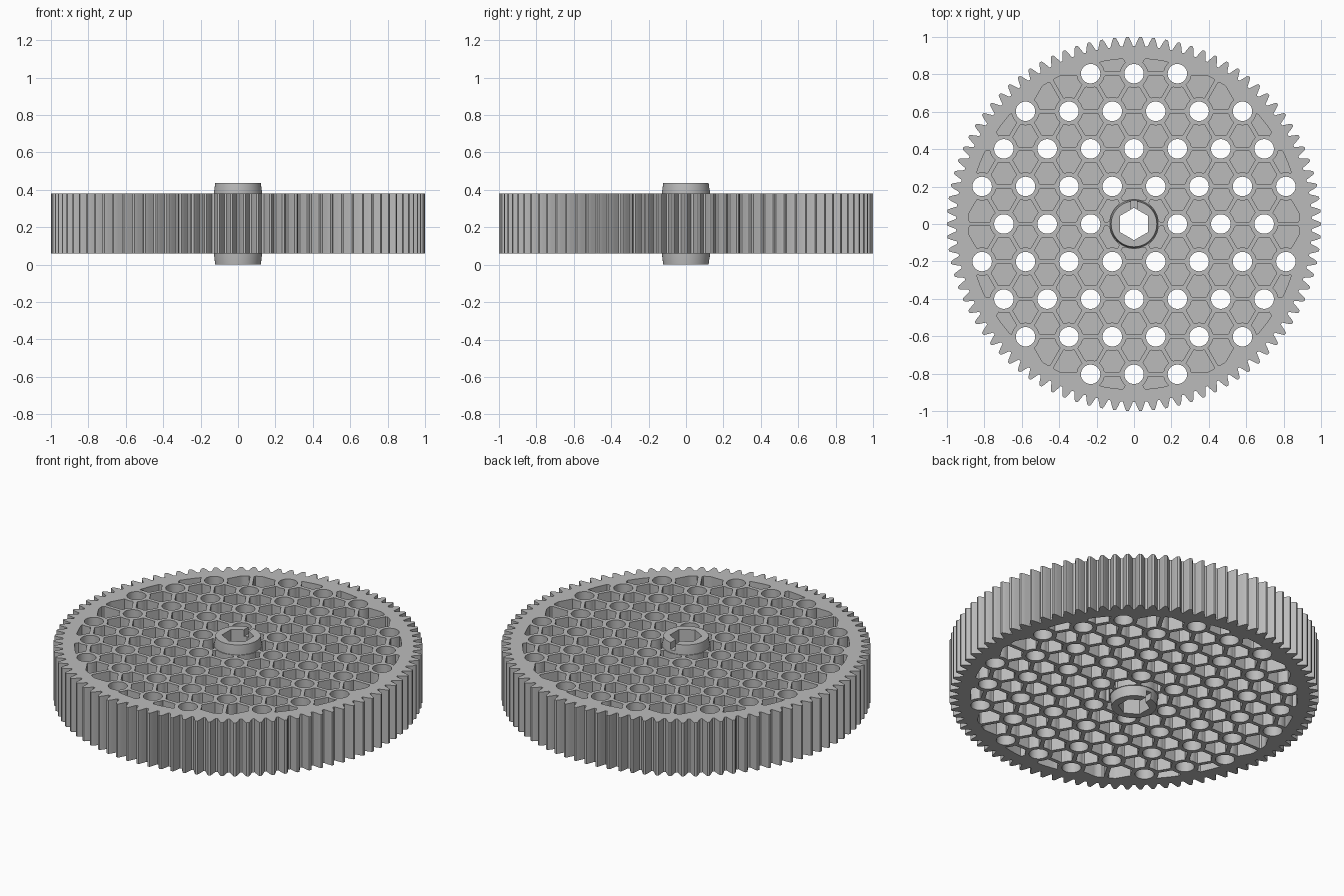
import bpy, bmesh, math
from mathutils import Vector

if "Cube" in bpy.data.objects:
    bpy.data.objects.remove(bpy.data.objects["Cube"])

TEETH = 90
PITCH = 0.232                  # spacing of the triangular hole lattice
ROW = PITCH * math.sqrt(3) / 2
HOLE, BOSS, RIB = 0.052, 0.075, 0.011
RIM, HUB = 0.885, 0.128
Z0, Z1, TOP = 0.06, 0.38, 0.436
MID = (Z0 + Z1) / 2

grey = bpy.data.materials.new("light grey plastic")
grey.use_nodes = True
colour = (0.5, 0.5, 0.5, 1)
grey.diffuse_color = colour
grey.node_tree.nodes["Principled BSDF"].inputs["Base Color"].default_value = colour


def polar(r, a, c=(0, 0)):
    return Vector((c[0] + r * math.cos(a), c[1] + r * math.sin(a)))


def circle(r, n, c=(0, 0)):
    return [polar(r, math.tau * i / n, c) for i in range(n)]


def finish(ob):
    ob.data.materials.clear()
    ob.data.materials.append(grey)
    bpy.ops.object.select_all(action='DESELECT')
    ob.select_set(True)
    bpy.context.view_layer.objects.active = ob
    bpy.ops.object.shade_smooth_by_angle(angle=math.radians(30))


def plate(name, loops, low, high):
    """Solid slab from an outer loop and any number of hole loops."""
    cu = bpy.data.curves.new(name + " outline", 'CURVE')
    cu.dimensions, cu.fill_mode = '2D', 'BOTH'
    cu.extrude = (high - low) / 2
    for pts in loops:
        sp = cu.splines.new('POLY')
        sp.points.add(len(pts) - 1)
        for p, q in zip(sp.points, pts):
            p.co = (q[0], q[1], 0, 1)
        sp.use_cyclic_u = True
    tmp = bpy.data.objects.new(name + " outline", cu)
    bpy.context.collection.objects.link(tmp)
    dg = bpy.context.evaluated_depsgraph_get()
    me = bpy.data.meshes.new_from_object(tmp.evaluated_get(dg))
    bpy.data.objects.remove(tmp)
    bm = bmesh.new()
    bm.from_mesh(me)
    bmesh.ops.remove_doubles(bm, verts=bm.verts, dist=1e-5)
    bmesh.ops.recalc_face_normals(bm, faces=bm.faces)
    bmesh.ops.translate(bm, verts=bm.verts, vec=(0, 0, (low + high) / 2))
    bm.to_mesh(me)
    bm.free()
    ob = bpy.data.objects.new(name, me)
    bpy.context.collection.objects.link(ob)
    finish(ob)
    return ob


# Hole lattice
def node(i, j):
    return Vector(((i + j / 2) * PITCH, j * ROW))


span = range(-9, 10)
holes = [node(i, j) for i in span for j in span if 0.1 < node(i, j).length < 0.86]


# Pocket between three lattice points, bounded by ribs, bosses, hub and rim
def pocket(tri):
    centre = sum(tri, Vector((0, 0))) / 3
    bosses = [h for h in holes if (h - centre).length < PITCH * 1.2]
    walls = []
    for k in range(3):
        a, b = tri[k], tri[(k + 1) % 3]
        n = Vector((a.y - b.y, b.x - a.x)).normalized()
        if n.dot(centre - a) < 0:
            n = -n
        walls.append((a, n))

    def inside(p):
        return (HUB + 0.005 < p.length < RIM
                and all(n.dot(p - a) > RIB for a, n in walls)
                and all((p - h).length > BOSS for h in bosses))

    step = 0.01
    grid = [centre + Vector((i, j)) * step for i in range(-14, 15) for j in range(-14, 15)]
    grid = [p for p in grid if inside(p)]
    if len(grid) < 10:
        return None
    c = sum(grid, Vector((0, 0))) / len(grid)
    if not inside(c):
        return None
    out = []
    for k in range(48):
        d = polar(1, math.tau * (k + 0.5) / 48)
        r = 0.0
        while inside(c + d * (r + 0.004)):
            r += 0.004
        fine = 0.002
        while fine > 0.0002:
            if inside(c + d * (r + fine)):
                r += fine
            fine /= 2
        out.append(c + d * max(r, 0.003))
    return out


pockets = []
for i in span:
    for j in span:
        a, b, c, d = node(i, j), node(i + 1, j), node(i, j + 1), node(i + 1, j + 1)
        for tri in ((a, b, c), (b, d, c)):
            if (sum(tri, Vector((0, 0))) / 3).length < 0.97:
                loop = pocket(tri)
                if loop:
                    pockets.append(loop)

# Toothed outline: radius and half width as a fraction of the tooth pitch
flank = [(0.951, 0.41), (0.962, 0.34), (0.978, 0.25), (0.992, 0.16), (1.0, 0.09)]
profile = [(r, -w) for r, w in flank] + [(r, w) for r, w in reversed(flank)]
outline = [polar(r, math.tau * (t + w) / TEETH) for t in range(TEETH) for r, w in profile]

# Gear body with ribs and bosses, and the thin web closing the pockets
bore = circle(0.105, 48)
plate("gear_body", [outline, bore] + [circle(HOLE, 32, h) for h in holes] + pockets, Z0, Z1)
plate("web", [circle(0.92, 96), bore] + [circle(0.062, 24, h) for h in holes],
      MID - 0.025, MID + 0.025)

# Hub: tapered sleeve with a hexagonal bore, points toward +y and -y
N = 48


def hex_radius(a):
    third = math.pi / 3
    return 0.075 / math.cos((a + third / 2) % third - third / 2)


bm = bmesh.new()
rings = []
section = [(0.122, 0), (0.129, Z0), (0.129, Z1), (0.122, TOP), (None, TOP), (None, 0)]
for r, z in section:
    ring = []
    for k in range(N):
        a = math.tau * k / N
        p = polar(r or hex_radius(a), a)
        ring.append(bm.verts.new((p.x, p.y, z)))
    rings.append(ring)
for k in range(len(rings)):
    lo, hi = rings[k], rings[(k + 1) % len(rings)]
    for i in range(N):
        m = (i + 1) % N
        bm.faces.new((lo[i], lo[m], hi[m], hi[i]))
bmesh.ops.recalc_face_normals(bm, faces=bm.faces)
me = bpy.data.meshes.new("hub")
bm.to_mesh(me)
bm.free()
hub = bpy.data.objects.new("hub", me)
bpy.context.collection.objects.link(hub)
bpy.context.view_layer.objects.active = hub

# Alignment notch at both ends of the hub
for z in (0, TOP):
    bpy.ops.mesh.primitive_cube_add(size=1, location=(0, 0.12, z))
    cutter = bpy.context.object
    cutter.name = "notch_cutter"
    cutter.scale = (0.032, 0.12, 0.08)
    cutter.hide_render = True
    mod = hub.modifiers.new("notch", 'BOOLEAN')
    mod.operation, mod.solver, mod.object = 'DIFFERENCE', 'EXACT', cutter
    bpy.context.view_layer.objects.active = hub
    bpy.ops.object.modifier_apply(modifier=mod.name)
    bpy.data.objects.remove(cutter)
finish(hub)
